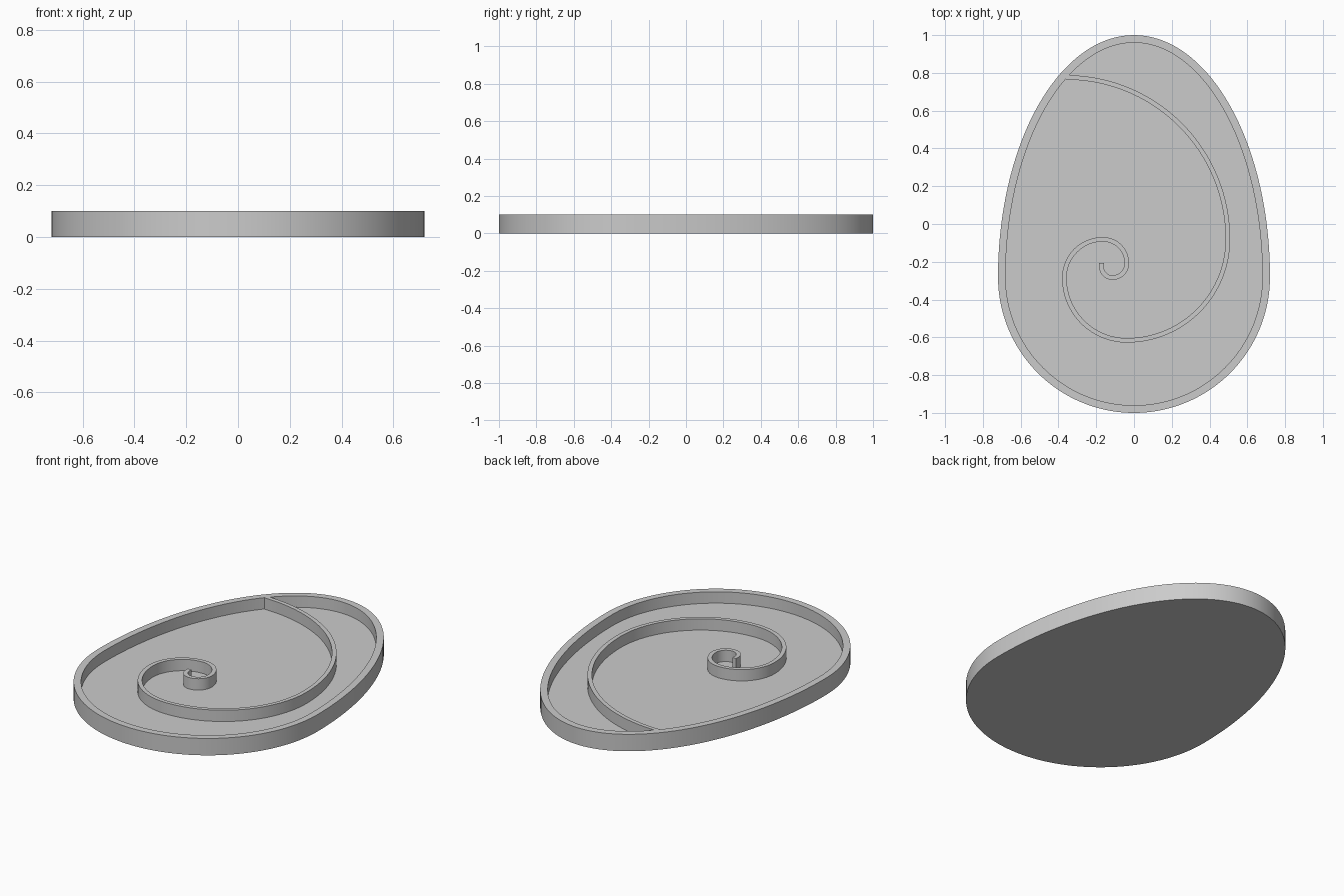
import bpy, bmesh, math
from mathutils import Vector

cube = bpy.data.objects.get("Cube")
if cube:
    bpy.data.objects.remove(cube, do_unlink=True)

HEIGHT, FLOOR, RIM, WALL = 0.10, 0.033, 0.04, 0.024
RADIUS, MID_Y, TIP = 0.72, -0.28, 1.28

grey = bpy.data.materials.new("plain grey")
grey.use_nodes = True
grey.diffuse_color = (0.6, 0.6, 0.6, 1)
grey.node_tree.nodes["Principled BSDF"].inputs["Base Color"].default_value = grey.diffuse_color


def egg(inset, z, steps=144):
    """Round lower half, stretched upper half, moved inwards along the normal."""
    ring = []
    for i in range(steps):
        t = math.tau * i / steps
        b = TIP if t < math.pi else RADIUS
        n = Vector((math.cos(t) / RADIUS, math.sin(t) / b, 0)).normalized()
        ring.append(Vector((RADIUS * math.cos(t), MID_Y + b * math.sin(t), z)) - n * inset)
    return ring


def add_object(name, bm):
    bmesh.ops.recalc_face_normals(bm, faces=bm.faces)
    mesh = bpy.data.meshes.new(name)
    bm.to_mesh(mesh)
    bm.free()
    obj = bpy.data.objects.new(name, mesh)
    bpy.context.collection.objects.link(obj)
    mesh.materials.append(grey)
    bpy.ops.object.select_all(action='DESELECT')
    obj.select_set(True)
    bpy.context.view_layer.objects.active = obj
    bpy.ops.object.shade_smooth_by_angle(angle=math.radians(30))


def skin(bm, rings, closed):
    """Join neighbouring rings of points with quads."""
    rows = [[bm.verts.new(p) for p in ring] for ring in rings]
    for a, b in zip(rows, rows[1:]):
        count = len(a)
        for i in range(count if closed else count - 1):
            j = (i + 1) % count
            bm.faces.new((a[i], a[j], b[j], b[i]))
    return rows


# Egg-shaped tray with a raised rim
bm = bmesh.new()
rows = skin(bm, [egg(0, 0), egg(0, HEIGHT), egg(RIM, HEIGHT), egg(RIM, FLOOR)], True)
bm.faces.new(rows[0])
bm.faces.new(rows[-1])
add_object("egg_tray", bm)

# Spiral path: quarter arcs that shrink by the golden ratio, clockwise from the rim
point = Vector((-0.36, 0.776, 0))
path = [point]
angle = math.pi / 2
for radius in (0.857, 0.535, 0.331, 0.204, 0.127, 0.076, 0.058):
    centre = point - radius * Vector((math.cos(angle), math.sin(angle), 0))
    steps = max(12, round(radius * 50))
    for i in range(1, steps + 1):
        t = angle - math.pi / 2 * i / steps
        path.append(centre + radius * Vector((math.cos(t), math.sin(t), 0)))
    point = path[-1]
    angle -= math.pi / 2
path.append(point + Vector((0, 0.02, 0)))

# Thin upright wall swept along the spiral
sections = []
for i, p in enumerate(path):
    d = (path[min(i + 1, len(path) - 1)] - path[max(i - 1, 0)]).normalized()
    side = Vector((-d.y, d.x, 0)) * WALL / 2
    low, high = Vector((0, 0, FLOOR - 0.01)), Vector((0, 0, HEIGHT))
    sections.append([p - side + low, p - side + high, p + side + high, p + side + low])
bm = bmesh.new()
rows = skin(bm, sections, True)
bm.faces.new(rows[0])
bm.faces.new(rows[-1])
add_object("spiral_wall", bm)
